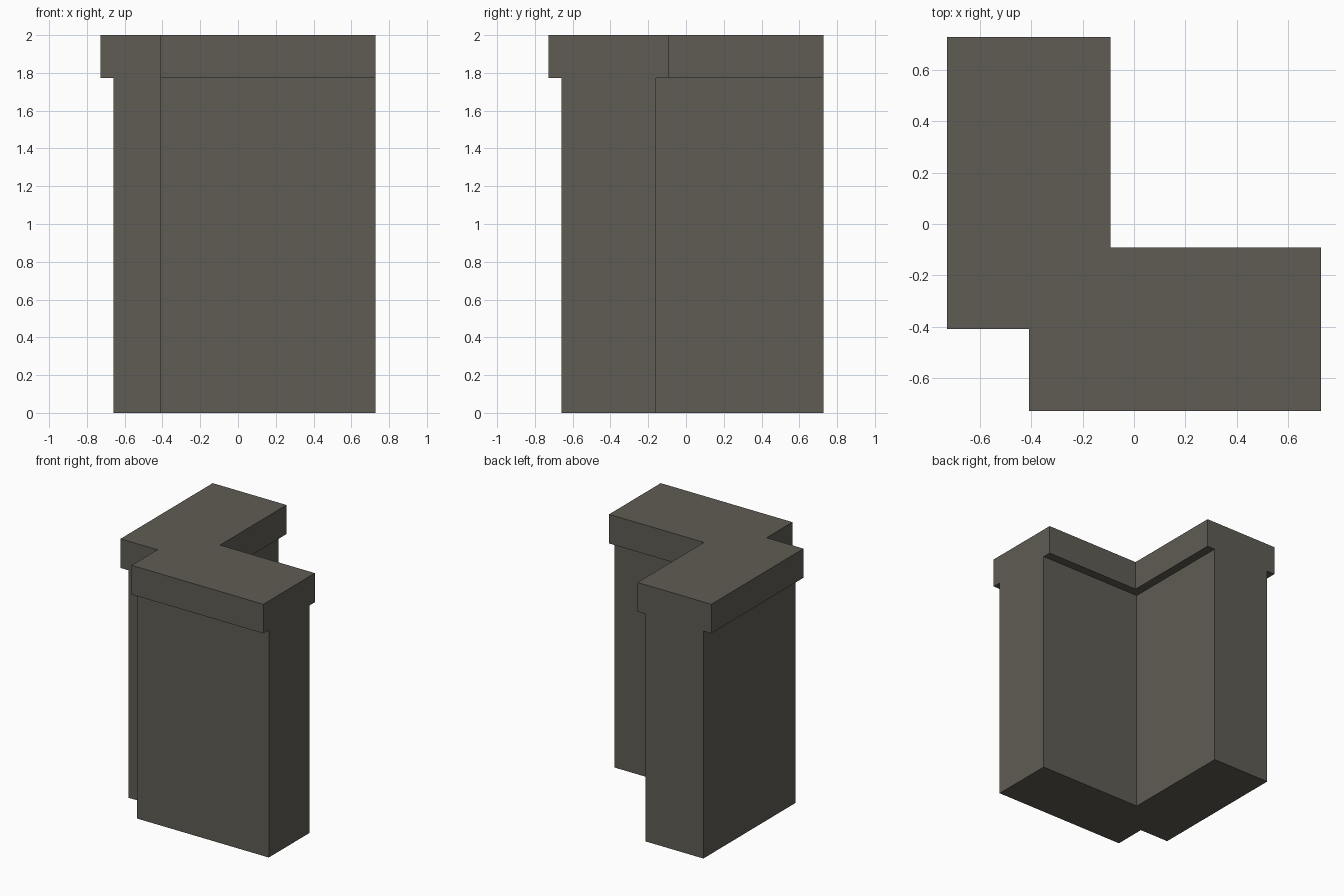
import bpy, bmesh

if "Cube" in bpy.data.objects:
    bpy.data.objects.remove(bpy.data.objects["Cube"])

END = 0.727      # outer extent, flush ends of both arms
NOTCH = -0.409   # outer corner cut-out
SPLIT = 1.773    # underside of the cap

stone = bpy.data.materials.new("grey_brown_stone")
stone.diffuse_color = (0.115, 0.107, 0.087, 1)
stone.use_nodes = True
stone.node_tree.nodes["Principled BSDF"].inputs["Base Color"].default_value = stone.diffuse_color


def corner_block(name, outer, inner, z0, z1):
    """Extrude an L-shaped footprint with a notched outer corner."""
    outline = [(outer, END), (outer, NOTCH), (NOTCH, NOTCH), (NOTCH, outer),
               (END, outer), (END, inner), (inner, inner), (inner, END)]
    bm = bmesh.new()
    base = bm.faces.new([bm.verts.new((x, y, z0)) for x, y in outline])
    ext = bmesh.ops.extrude_face_region(bm, geom=[base], use_keep_orig=True)
    top = [v for v in ext["geom"] if isinstance(v, bmesh.types.BMVert)]
    bmesh.ops.translate(bm, verts=top, vec=(0, 0, z1 - z0))
    bmesh.ops.recalc_face_normals(bm, faces=bm.faces)
    mesh = bpy.data.meshes.new(name)
    bm.to_mesh(mesh)
    bm.free()
    mesh.materials.append(stone)
    obj = bpy.data.objects.new(name, mesh)
    bpy.context.collection.objects.link(obj)
    return obj


# Wall body, then the wider cap overhanging its long sides
corner_block("wall_corner", -0.659, -0.159, 0, SPLIT)
corner_block("wall_cap", -END, -0.091, SPLIT, 2)
